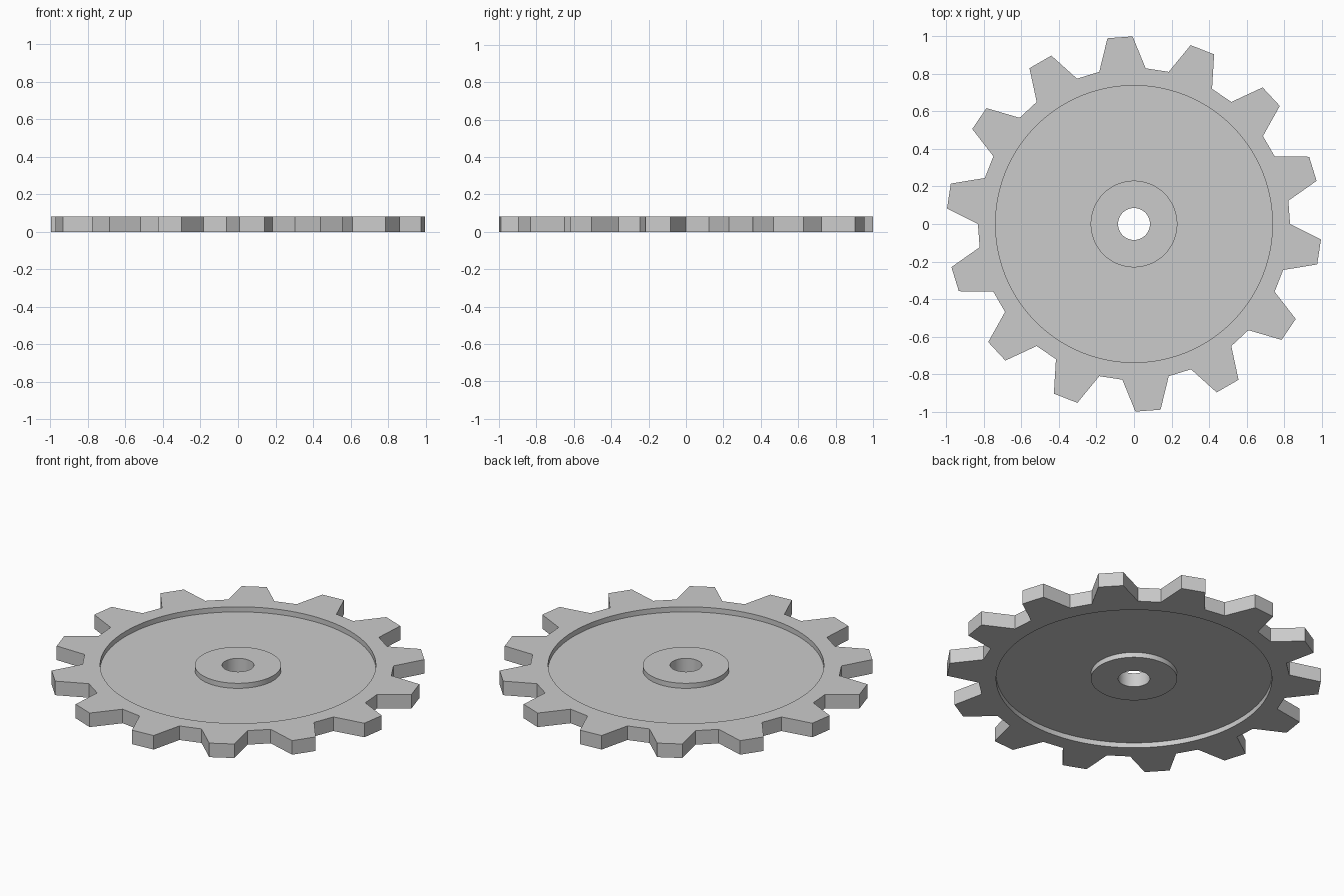
import bpy, bmesh, math

if "Cube" in bpy.data.objects:
    bpy.data.objects.remove(bpy.data.objects["Cube"])

TEETH, SIDES = 14, 112
HEIGHT, RECESS = 0.083, 0.03
TIP_R, ROOT_R = 1.0, 0.832
RIM_R, HUB_R, BORE_R = 0.738, 0.231, 0.085

bm = bmesh.new()


def loop(points, z):
    verts = [bm.verts.new((r * math.cos(a), r * math.sin(a), z)) for r, a in points]
    edges = [bm.edges.new((verts[i - 1], verts[i])) for i in range(len(verts))]
    return verts, edges


def circle(r, z):
    return loop([(r, math.tau * i / SIDES) for i in range(SIDES)], z)


def wall(a, b):
    va, vb = a[0], b[0]
    for i in range(len(va)):
        bm.faces.new((va[i - 1], va[i], vb[i], vb[i - 1]))


# Toothed outline, four corners per tooth
pitch = math.tau / TEETH
outline = []
for i in range(TEETH):
    c = (i + 2 / 3) * pitch
    outline += [(ROOT_R, c - pitch / 3), (TIP_R, c - pitch * 0.15),
                (TIP_R, c + pitch * 0.15), (ROOT_R, c + pitch / 3)]

# Both faces: toothed rim, recessed web and raised hub
ends = []
for z, step in ((0, RECESS), (HEIGHT, -RECESS)):
    teeth = loop(outline, z)
    rim, rim_floor = circle(RIM_R, z), circle(RIM_R, z + step)
    hub_floor, hub = circle(HUB_R, z + step), circle(HUB_R, z)
    bore = circle(BORE_R, z)
    bmesh.ops.triangle_fill(bm, use_beauty=True, edges=teeth[1] + rim[1],
                            normal=(0, 0, 1))
    for a, b in ((rim, rim_floor), (rim_floor, hub_floor), (hub_floor, hub), (hub, bore)):
        wall(a, b)
    ends.append((teeth, bore))

# Tooth flanks and bore wall join the two faces
wall(ends[0][0], ends[1][0])
wall(ends[0][1], ends[1][1])
bmesh.ops.recalc_face_normals(bm, faces=bm.faces[:])

mesh = bpy.data.meshes.new("gear_wheel")
bm.to_mesh(mesh)
bm.free()
gear = bpy.data.objects.new("gear_wheel", mesh)
bpy.context.collection.objects.link(gear)

# Smooth round walls, sharp corners
mesh.shade_smooth()
mesh.set_sharp_from_angle(angle=math.radians(30))
